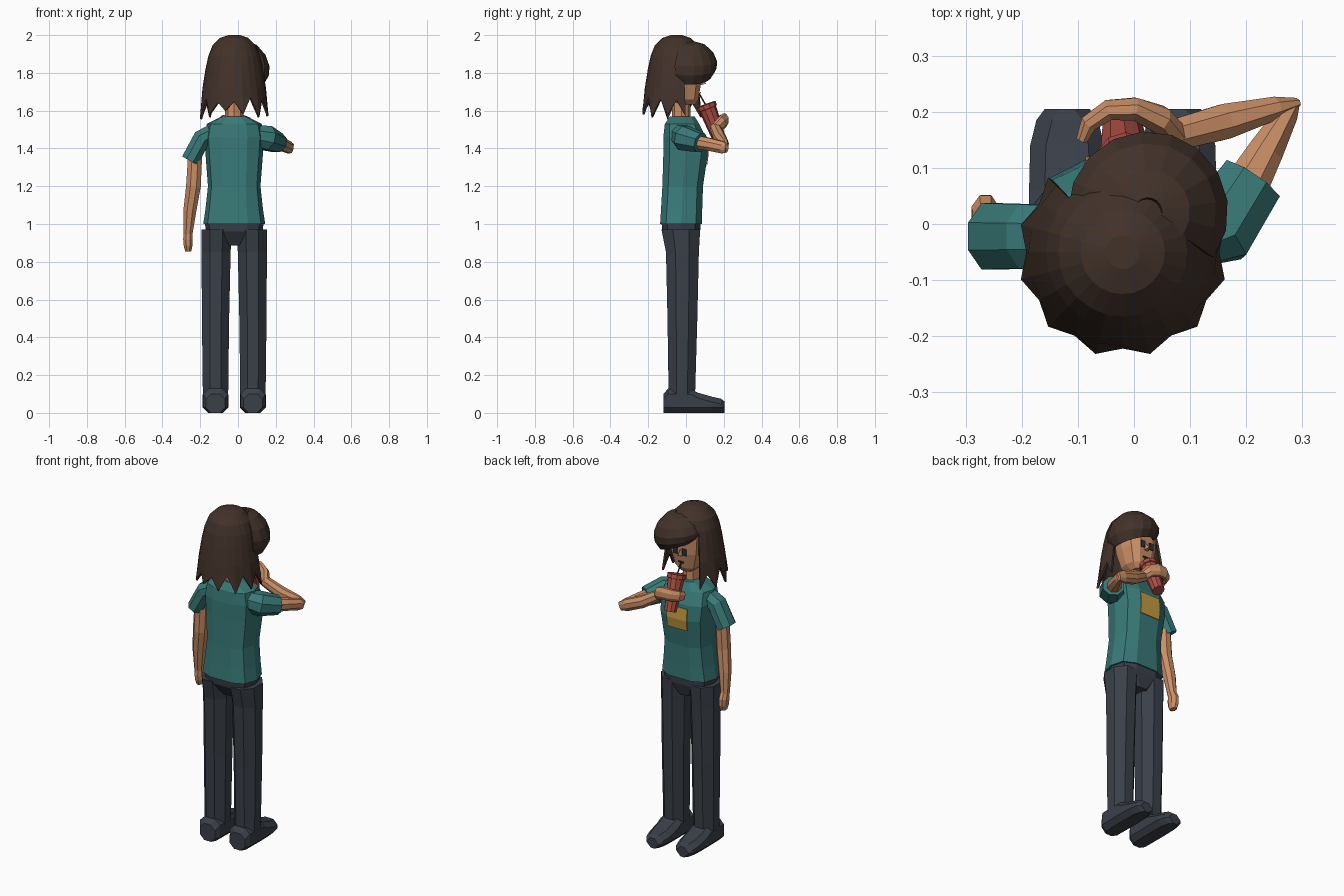
import bpy, bmesh, math
from mathutils import Vector

CX = -0.02  # body centre line


def material(name, r, g, b):
    m = bpy.data.materials.new(name)
    lin = [((c / 255 + 0.055) / 1.055) ** 2.4 for c in (r, g, b)]
    m.diffuse_color = (*lin, 1)
    return m


SKIN = material("skin", 203, 143, 102)
HAIR = material("brown_hair", 66, 50, 42)
SHIRT = material("teal_shirt", 56, 122, 120)
PANTS = material("slate_pants", 58, 64, 73)
RED = material("red_cup", 172, 78, 66)
GOLD = material("gold_print", 196, 154, 66)
DARK = material("dark_detail", 45, 52, 62)


def finish(name, bm, mat, thick=0):
    bmesh.ops.recalc_face_normals(bm, faces=bm.faces[:])
    me = bpy.data.meshes.new(name)
    bm.to_mesh(me)
    bm.free()
    me.materials.append(mat)
    ob = bpy.data.objects.new(name, me)
    bpy.context.collection.objects.link(ob)
    if thick:
        mod = ob.modifiers.new("thickness", 'SOLIDIFY')
        mod.thickness = thick
    return ob


def loft(name, rings, mat, closed=True, caps=True, thick=0, skip=None):
    """Skin a list of equal-length point rings."""
    bm = bmesh.new()
    rows = [[bm.verts.new(p) for p in r] for r in rings]
    n = len(rows[0])
    for i in range(len(rows) - 1):
        for j in range(n if closed else n - 1):
            if skip and skip(i, j):
                continue
            k = (j + 1) % n
            bm.faces.new((rows[i][j], rows[i][k], rows[i + 1][k], rows[i + 1][j]))
    if caps:
        bm.faces.new(rows[0])
        bm.faces.new(rows[-1])
    return finish(name, bm, mat, thick)


def level(z, x, hw, y0, y1, n=10, power=0.7, turn=0.0):
    """Horizontal rounded-box ring, scaled to fill its given extents."""
    pts = []
    for j in range(n):
        a = 2 * math.pi * j / n + turn
        pts.append([math.copysign(abs(f) ** power, f) if abs(f) > 1e-6 else 0.0
                    for f in (math.cos(a), math.sin(a))])
    mx, my = max(p[0] for p in pts), max(p[1] for p in pts)
    return [(x + hw * p[0] / mx, (y0 + y1) / 2 + (y1 - y0) / 2 * p[1] / my, z) for p in pts]


def tube(name, path, mat, n=8, up=(0, 1, 0)):
    """Tube through (x, y, z, radius_side, radius_up) stations."""
    P = [Vector(p[:3]) for p in path]
    rings = []
    for i, p in enumerate(path):
        d = (P[min(i + 1, len(P) - 1)] - P[max(i - 1, 0)]).normalized()
        s = d.cross(Vector(up)).normalized()
        u = s.cross(d)
        rings.append([P[i] + s * p[3] * math.cos(a) + u * p[4] * math.sin(a)
                      for a in [2 * math.pi * (j + 0.5) / n for j in range(n)]])
    return loft(name, rings, mat)


def plate(name, corners, mat):
    bm = bmesh.new()
    bm.faces.new([bm.verts.new(c) for c in corners])
    return finish(name, bm, mat, 0.005)


# Legs and shoes
for side, label in ((-1, "left"), (1, "right")):
    x = CX + side * 0.099
    loft(label + "_leg", [level(z, x + dx * side, hw, y0, y1, 8, 1, math.pi / 8) for z, dx, hw, y0, y1 in (
        (0.97, -0.005, 0.08, -0.13, 0.075), (0.85, -0.003, 0.077, -0.106, 0.068),
        (0.5, 0, 0.072, -0.098, 0.06), (0.09, 0, 0.067, -0.092, 0.048))], PANTS)
    shoe = []
    for y, hw, h in ((-0.12, 0.05, 0.10), (-0.095, 0.066, 0.128), (0.03, 0.068, 0.125), (0.06, 0.068, 0.108),
                     (0.14, 0.066, 0.085), (0.185, 0.055, 0.075), (0.205, 0.04, 0.06)):
        c = 0.028
        shoe.append([(x + sx * (hw - (c if flat else 0)), y, z) for sx, z, flat in (
            (-1, 0, 1), (1, 0, 1), (1, c, 0), (1, h - c, 0), (1, h, 1), (-1, h, 1), (-1, h - c, 0), (-1, c, 0))])
    loft(label + "_shoe", shoe, PANTS)

# Hips
loft("hips", [level(z, CX, hw, y0, y1) for z, hw, y0, y1 in (
    (1.01, 0.156, -0.13, 0.078), (0.96, 0.15, -0.125, 0.075), (0.885, 0.05, -0.075, 0.05))], PANTS)

# Shirt body with chest print
loft("shirt", [level(z, CX, hw, y0, y1) for z, hw, y0, y1 in (
    (1.0, 0.164, -0.137, 0.085), (1.08, 0.152, -0.132, 0.086), (1.2, 0.139, -0.125, 0.09),
    (1.37, 0.152, -0.12, 0.115), (1.46, 0.158, -0.12, 0.105), (1.53, 0.145, -0.112, 0.07),
    (1.57, 0.065, -0.085, 0.045))], SHIRT)
loft("chest_print", [[(x, y + 0.005, z) for x in (-0.086, 0.046)] for z, y in (
    (1.31, 0.107), (1.37, 0.115), (1.44, 0.108))], GOLD, closed=False, caps=False, thick=0.005)

# Left arm, hanging
tube("left_sleeve", [(-0.13, -0.022, 1.485, 0.05, 0.058), (-0.19, -0.022, 1.455, 0.052, 0.062),
                     (-0.255, -0.022, 1.335, 0.05, 0.064)], SHIRT)
tube("left_arm", [(-0.225, -0.02, 1.40, 0.04, 0.04), (-0.236, -0.02, 1.2, 0.042, 0.04),
                  (-0.255, -0.005, 1.07, 0.037, 0.036), (-0.265, 0.008, 0.95, 0.026, 0.028)], SKIN)
tube("left_hand", [(-0.264, 0.008, 0.96, 0.024, 0.026), (-0.265, 0.016, 0.92, 0.027, 0.038),
                   (-0.264, 0.018, 0.885, 0.025, 0.036), (-0.264, 0.018, 0.855, 0.017, 0.024)], SKIN)

# Right arm, bent towards the cup
Z = (0, 0, 1)
tube("right_sleeve", [(0.09, -0.035, 1.47, 0.05, 0.06), (0.15, -0.01, 1.455, 0.072, 0.07),
                      (0.21, 0.078, 1.43, 0.062, 0.055)], SHIRT, up=Z)
tube("right_upper_arm", [(0.19, 0.05, 1.435, 0.045, 0.04), (0.235, 0.13, 1.42, 0.034, 0.036),
                         (0.272, 0.195, 1.405, 0.022, 0.034), (0.286, 0.213, 1.40, 0.01, 0.025)], SKIN, up=Z)
tube("right_forearm", [(0.288, 0.215, 1.40, 0.01, 0.026), (0.25, 0.206, 1.415, 0.022, 0.036),
                       (0.16, 0.182, 1.45, 0.034, 0.036), (0.06, 0.155, 1.51, 0.03, 0.03)], SKIN, up=Z)
tube("right_hand", [(0.075, 0.155, 1.50, 0.026, 0.03), (0.045, 0.187, 1.535, 0.026, 0.036),
                    (0.0, 0.205, 1.55, 0.022, 0.038), (-0.045, 0.203, 1.55, 0.02, 0.036),
                    (-0.08, 0.18, 1.545, 0.017, 0.032), (-0.093, 0.15, 1.54, 0.011, 0.024)], SKIN, up=Z)

# Cup and straw
tube("cup", [(-0.022, 0.18, 1.44, 0.035, 0.035), (-0.015, 0.115, 1.61, 0.047, 0.047),
             (-0.015, 0.114, 1.612, 0.053, 0.053), (-0.014, 0.106, 1.634, 0.053, 0.053)], RED, n=10)
tube("straw", [(-0.014, 0.11, 1.62, 0.004, 0.004), (-0.018, 0.07, 1.69, 0.004, 0.004)], DARK, n=6)

# Neck, head and face
loft("neck", [level(z, CX, 0.048, -0.075, 0.025, 8, 1) for z in (1.54, 1.68)], SKIN)
loft("head", [level(z, CX, hw, y0, y1) for z, hw, y0, y1 in (
    (1.632, 0.04, -0.05, 0.05), (1.66, 0.072, -0.08, 0.066), (1.75, 0.098, -0.1, 0.08),
    (1.85, 0.105, -0.11, 0.082), (1.93, 0.08, -0.1, 0.05))], SKIN)
loft("nose", [[(CX - 0.014, 0.076, 1.735), (CX + 0.014, 0.076, 1.735), (CX, 0.076, 1.785)],
              [(CX - 0.005, 0.105, 1.742), (CX + 0.005, 0.105, 1.742), (CX, 0.102, 1.75)]], SKIN)
for side, label in ((-1, "left"), (1, "right")):
    a, b = CX + side * 0.016, CX + side * 0.043
    plate(label + "_eye", [(a, 0.085, 1.745), (b, 0.085, 1.745), (b, 0.086, 1.785), (a, 0.086, 1.785)], DARK)
plate("mouth", [(CX - 0.018, 0.077, 1.69), (CX + 0.018, 0.077, 1.69),
                (CX + 0.018, 0.079, 1.699), (CX - 0.018, 0.079, 1.699)], DARK)

# Main hair: crown with a jagged lower edge, open over the face
N = 24
STEP = 2 * math.pi / N
rings = []
for z, r in ((2.0, 0.03), (1.985, 0.075), (1.945, 0.115), (1.89, 0.137), (1.82, 0.152), (1.72, 0.168), (1.61, 0.18)):
    ring = []
    for j in range(N):
        zz, rr = z, r
        if z == 1.61:
            tip = j % 2
            zz, rr = (1.565 - 0.02 * math.sin(j * STEP), 0.188) if tip else (1.655, 0.172)
            zz += 0.015 * math.sin(j * 2.3)
        ring.append((CX + rr * math.cos(j * STEP), -0.05 + rr * math.sin(j * STEP), zz))
    rings.append(ring)
loft("hair", rings, HAIR, caps=False, thick=0.012,
     skip=lambda i, j: i >= 3 and 22 < math.degrees((j + 0.5) * STEP) < 142)
loft("hair_crown", [[(CX + r * math.cos(j * STEP), -0.05 + r * math.sin(j * STEP), z) for j in range(N)]
                    for z, r in ((1.98, 0.03), (2.0, 0.03))], HAIR)

# Swept fringe, longer on the right
rings = []
for z, r in ((1.965, 0.025), (1.95, 0.075), (1.90, 0.122), (1.845, 0.143), (1.80, 0.14), (1.755, 0.112)):
    ring = []
    for j in range(11):
        a = math.radians(-35 + 21.5 * j)
        ring.append((0.025 + r * math.cos(a), 0.022 + r * math.sin(a),
                     1.97 - (1.97 - z) * (0.88 + 0.2 * math.cos(a))))
    rings.append(ring)
loft("fringe", rings, HAIR, closed=False, caps=False, thick=0.012)
